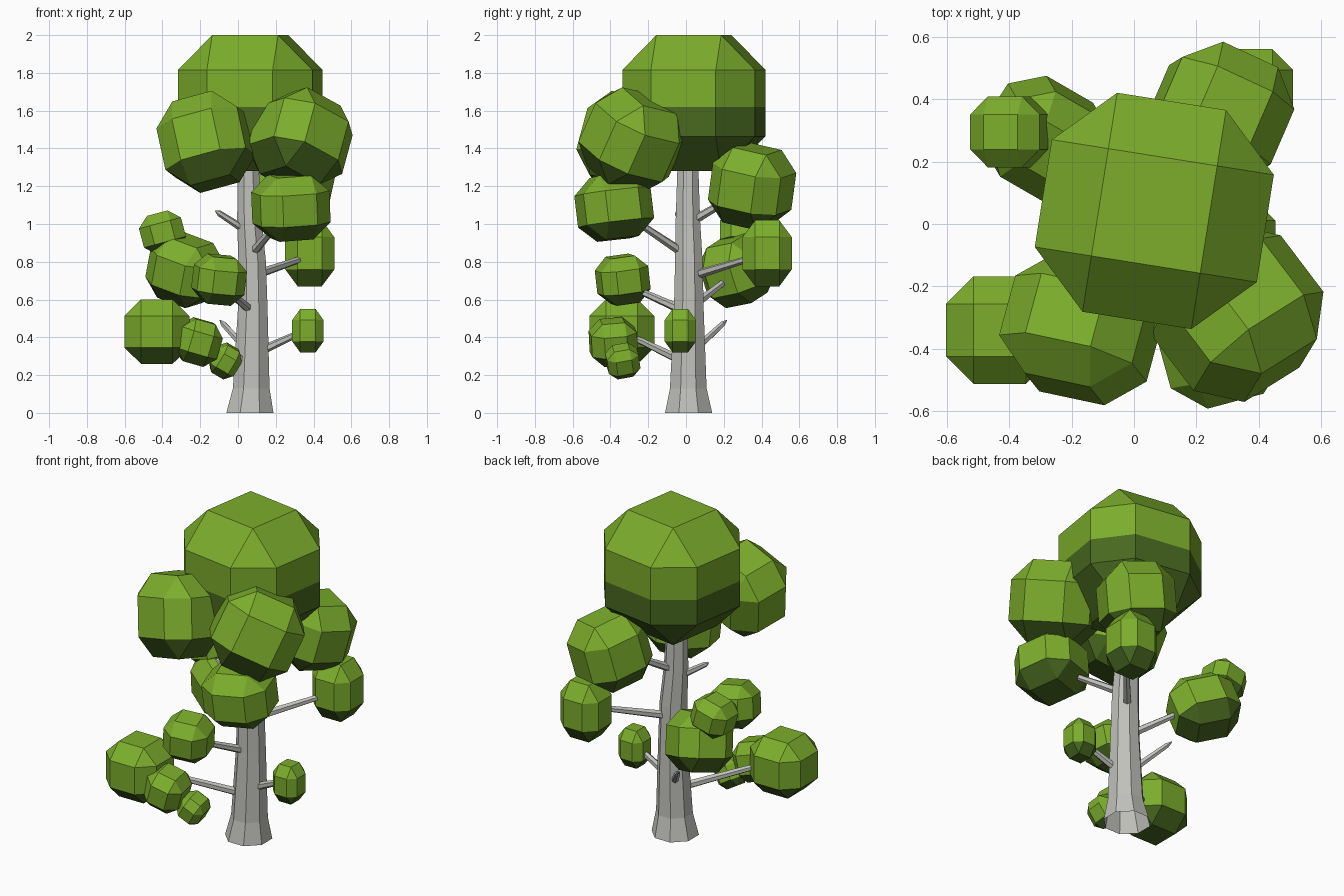
import bpy, bmesh, math
from mathutils import Vector, Euler

if "Cube" in bpy.data.objects:
    bpy.data.objects.remove(bpy.data.objects["Cube"])


def material(name, rgb):
    m = bpy.data.materials.new(name)
    m.diffuse_color = (*rgb, 1)
    m.use_nodes = True
    m.node_tree.nodes["Principled BSDF"].inputs["Base Color"].default_value = m.diffuse_color
    return m


LEAF = material("leaf green", (0.2, 0.42, 0.025))
SHADE = material("dark leaf green", (0.065, 0.14, 0.014))
BARK = material("grey bark", (0.53, 0.53, 0.5))


def finish(bm, name, mats):
    me = bpy.data.meshes.new(name)
    bm.to_mesh(me)
    bm.free()
    for m in mats:
        me.materials.append(m)
    ob = bpy.data.objects.new(name, me)
    bpy.context.collection.objects.link(ob)
    return ob


# Leaf clump: cube with all edges and corners cut, dark green underside.
# split adds a dark band on the lower part of the sides.
def clump(name, centre, half, rot=(0, 0, 0), split=None):
    bm = bmesh.new()
    bmesh.ops.create_cube(bm, size=2)
    bmesh.ops.bevel(bm, geom=bm.edges[:], offset=0.51, offset_type='OFFSET',
                    segments=1, profile=0.5, affect='EDGES')
    if split is not None:
        bmesh.ops.bisect_plane(bm, geom=bm.verts[:] + bm.edges[:] + bm.faces[:],
                               plane_co=(0, 0, split), plane_no=(0, 0, 1))
    bmesh.ops.recalc_face_normals(bm, faces=bm.faces)
    bm.normal_update()
    for f in bm.faces:
        low = split is not None and f.calc_center_median().z < split
        f.material_index = 1 if low or f.normal.z < -0.4 else 0
    r = Euler([math.radians(a) for a in rot]).to_matrix()
    for v in bm.verts:
        v.co = r @ Vector([c * h for c, h in zip(v.co, half)]) + Vector(centre)
    finish(bm, name, [LEAF, SHADE])


# Tapered tube through rings of (centre, radius)
def tube(name, rings, sides, axis=None, cap=True):
    bm = bmesh.new()
    axis = axis or Vector(rings[-1][0]) - Vector(rings[0][0])
    q = axis.to_track_quat('Z', 'Y')
    loops = []
    for c, rad in rings:
        loop = []
        for i in range(sides):
            a = 2 * math.pi * (i + 0.5) / sides
            p = Vector((rad * math.cos(a), rad * math.sin(a), 0))
            loop.append(bm.verts.new(Vector(c) + q @ p))
        loops.append(loop)
    for a, b in zip(loops, loops[1:]):
        for i in range(sides):
            j = (i + 1) % sides
            bm.faces.new((a[i], a[j], b[j], b[i]))
    if cap:
        bm.faces.new(loops[0][::-1])
        bm.faces.new(loops[-1])
    finish(bm, name, [BARK])


# Trunk, open at the base
tube("trunk", [((0.063, 0.014, 0), 0.135), ((0.07, 0.012, 0.13), 0.105),
               ((0.078, 0.015, 0.55), 0.085), ((0.075, 0.015, 0.8), 0.079),
               ((0.06, 0.01, 1.02), 0.07), ((0.055, 0.01, 1.3), 0.06)],
     8, Vector((0, 0, 1)), cap=False)

# Branches: start, end
BRANCHES = [
    ((0.08, 0.0, 0.31), (0.34, -0.03, 0.43)),
    ((0.09, 0.05, 0.73), (0.38, 0.38, 0.83)),
    ((0.08, -0.02, 0.85), (0.25, -0.32, 1.05)),
    ((0.07, 0.04, 1.02), (0.2, 0.3, 1.17)),
    ((0.07, -0.01, 0.54), (-0.08, -0.3, 0.67)),
    ((0.06, 0.03, 0.56), (-0.2, 0.25, 0.73)),
    ((0.06, -0.01, 0.27), (-0.36, -0.32, 0.42)),
]
for i, (a, b) in enumerate(BRANCHES):
    tube(f"branch_{i + 1}", [(a, 0.025), (b, 0.016)], 6)

# Bare twigs with pointed tips
for i, (a, b) in enumerate([((0.05, 0.0, 0.96), (-0.12, -0.05, 1.07)),
                            ((0.06, 0.03, 0.32), (-0.095, 0.215, 0.49))]):
    A, B = Vector(a), Vector(b)
    tube(f"twig_{i + 1}", [(A, 0.022), (A.lerp(B, 0.88), 0.016), (B, 0.003)], 6)

# Leaf clumps: name, centre, half size, tilt in degrees
CLUMPS = [
    ("upper_front_left", (-0.17, -0.335, 1.435), (0.225, 0.205, 0.235), (-12, -15, -12)),
    ("upper_front_right", (0.33, -0.285, 1.445), (0.235, 0.235, 0.235), (-12, 25, 32)),
    ("mid_front_right", (0.28, -0.38, 1.09), (0.19, 0.185, 0.17), (6, -4, 15)),
    ("mid_back_right", (0.275, 0.35, 1.2), (0.2, 0.2, 0.205), (-12, 8, -25)),
    ("low_back_right", (0.38, 0.43, 0.845), (0.13, 0.13, 0.175), (0, 0, 0)),
    ("mid_back_left", (-0.28, 0.27, 0.755), (0.185, 0.165, 0.17), (10, 18, -30)),
    ("small_back_left", (-0.4, 0.295, 0.955), (0.115, 0.114, 0.106), (0, -15, 0)),
    ("mid_front_left", (-0.1, -0.335, 0.705), (0.13, 0.13, 0.126), (8, 5, 15)),
    ("low_left", (-0.43, -0.34, 0.43), (0.172, 0.172, 0.17), (0, 0, 0)),
    ("low_left_second", (-0.21, -0.385, 0.375), (0.112, 0.122, 0.117), (5, 16, 8)),
    ("low_left_third", (-0.068, -0.335, 0.275), (0.075, 0.085, 0.085), (12, 30, 10)),
    ("low_right", (0.37, -0.03, 0.435), (0.083, 0.083, 0.115), (0, 0, 0)),
]
clump("leaves_crown", (0.065, 0.042, 1.64), (0.36, 0.355, 0.36), (0, 0, -9), -0.06)
for n, c, h, r in CLUMPS:
    clump("leaves_" + n, c, h, r)
